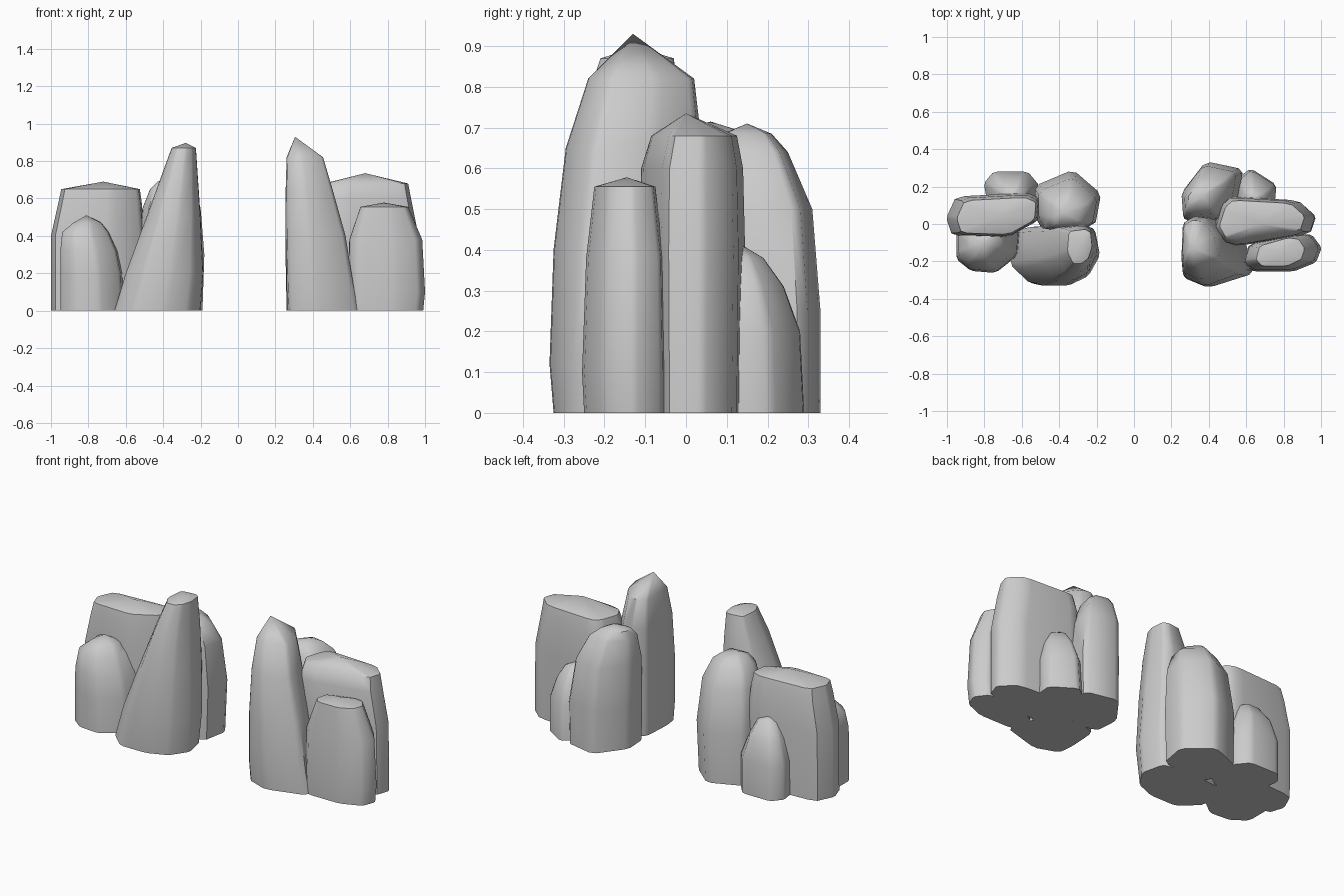
import bpy, bmesh
from math import radians


def soften(pts, t=0.12):
    """Cut each corner of an outline and normalise it to a 0..1 box."""
    out = []
    for i, (x, y) in enumerate(pts):
        for qx, qy in (pts[i - 1], pts[(i + 1) % len(pts)]):
            out.append((x + (qx - x) * t, y + (qy - y) * t))
    xs, ys = [p[0] for p in out], [p[1] for p in out]
    return [((x - min(xs)) / (max(xs) - min(xs)),
             (y - min(ys)) / (max(ys) - min(ys))) for x, y in out]


def rock(name, outline, levels, apex):
    """Loft an outline through levels (z, x0, x1, y0, y1), closed by an apex."""
    bm = bmesh.new()
    shape = soften(outline)
    n = len(shape)
    rings = [[bm.verts.new((x0 + u * (x1 - x0), y0 + v * (y1 - y0), z)) for u, v in shape]
             for z, x0, x1, y0, y1 in levels]
    bm.faces.new(rings[0])
    for a, b in zip(rings, rings[1:]):
        for i in range(n):
            j = (i + 1) % n
            bm.faces.new((a[i], a[j], b[j], b[i]))
    tip = bm.verts.new(apex)
    for i in range(n):
        bm.faces.new((rings[-1][i], rings[-1][(i + 1) % n], tip))
    bmesh.ops.recalc_face_normals(bm, faces=bm.faces)
    me = bpy.data.meshes.new(name)
    bm.to_mesh(me)
    bm.free()
    ob = bpy.data.objects.new(name, me)
    bpy.context.collection.objects.link(ob)
    bpy.context.view_layer.objects.active = ob
    ob.select_set(True)
    bpy.ops.object.shade_smooth_by_angle(angle=radians(46))
    ob.select_set(False)


# Left cluster
rock("left_front_spire",
     [(-.66, -.22), (-.55, -.33), (-.38, -.33), (-.26, -.28), (-.19, -.17), (-.22, -.03), (-.32, 0), (-.63, -.02)],
     [(0, -.66, -.20, -.32, -.01), (.2, -.60, -.185, -.33, 0), (.5, -.49, -.20, -.30, 0),
      (.72, -.41, -.215, -.26, -.01), (.87, -.355, -.225, -.21, -.03)],
     (-.28, -.12, .897))
rock("left_slab",
     [(-1, .03), (-.97, -.06), (-.68, -.07), (-.52, .02), (-.51, .13), (-.58, .16), (-.95, .14)],
     [(0, -1, -.50, -.07, .16), (.4, -1, -.50, -.07, .165), (.58, -.96, -.515, -.065, .155),
      (.65, -.945, -.525, -.055, .14)],
     (-.72, .04, .69))
rock("left_front_small",
     [(-.95, -.04), (-.95, -.19), (-.87, -.25), (-.74, -.26), (-.62, -.17), (-.61, -.04)],
     [(0, -.95, -.61, -.26, -.03), (.2, -.95, -.62, -.26, -.03), (.32, -.95, -.645, -.25, -.03),
      (.42, -.94, -.69, -.22, -.03), (.47, -.88, -.73, -.18, -.04)],
     (-.81, -.10, .51))
rock("left_back_small",
     [(-.80, .22), (-.75, .28), (-.57, .28), (-.51, .21), (-.54, .11), (-.78, .11)],
     [(0, -.80, -.51, .10, .28), (.2, -.80, -.51, .10, .28), (.33, -.76, -.555, .10, .25),
      (.41, -.71, -.59, .10, .20)],
     (-.66, .15, .44))
rock("left_back_tall",
     [(-.52, .04), (-.52, .19), (-.33, .27), (-.19, .15), (-.22, -.01), (-.48, -.03)],
     [(0, -.53, -.19, -.03, .27), (.3, -.53, -.18, -.03, .28), (.55, -.51, -.20, -.03, .24),
      (.65, -.47, -.24, -.02, .18), (.69, -.43, -.29, 0, .14)],
     (-.38, .06, .715))

# Right cluster
rock("right_front_spire",
     [(.26, -.18), (.27, -.27), (.40, -.32), (.63, -.25), (.58, -.08), (.46, .03), (.36, .04), (.27, 0)],
     [(0, .265, .64, -.325, .02), (.12, .26, .62, -.335, .03), (.4, .255, .575, -.325, .04),
      (.65, .255, .505, -.295, .04), (.82, .26, .455, -.24, .02)],
     (.305, -.13, .93))
rock("right_slab",
     [(.43, -.03), (.47, .09), (.52, .13), (.88, .11), (.97, .03), (.94, -.06), (.56, -.12), (.47, -.10)],
     [(0, .43, .97, -.11, .14), (.4, .43, .965, -.115, .145), (.6, .44, .925, -.11, .14),
      (.68, .46, .91, -.085, .125)],
     (.68, 0, .735))
rock("right_front_small",
     [(.59, -.20), (.64, -.25), (.85, -.25), (.97, -.20), (1, -.12), (.95, -.05), (.86, -.04), (.62, -.10)],
     [(0, .59, .99, -.25, -.05), (.1, .59, 1, -.255, -.05), (.38, .595, .985, -.245, -.055),
      (.555, .655, .91, -.225, -.075)],
     (.78, -.145, .578))
rock("right_back_tall",
     [(.26, .04), (.25, .17), (.38, .33), (.58, .29), (.55, .13), (.50, .03), (.31, .02)],
     [(0, .26, .575, .01, .33), (.25, .255, .58, .01, .33), (.5, .255, .545, .02, .31),
      (.64, .27, .485, .05, .25), (.685, .29, .43, .09, .21)],
     (.37, .15, .71))
rock("right_back_small",
     [(.53, .10), (.55, .23), (.63, .29), (.76, .21), (.75, .10), (.62, .08)],
     [(0, .52, .76, .07, .29), (.2, .53, .76, .07, .28), (.31, .56, .73, .08, .24),
      (.38, .59, .69, .10, .19)],
     (.63, .14, .41))
